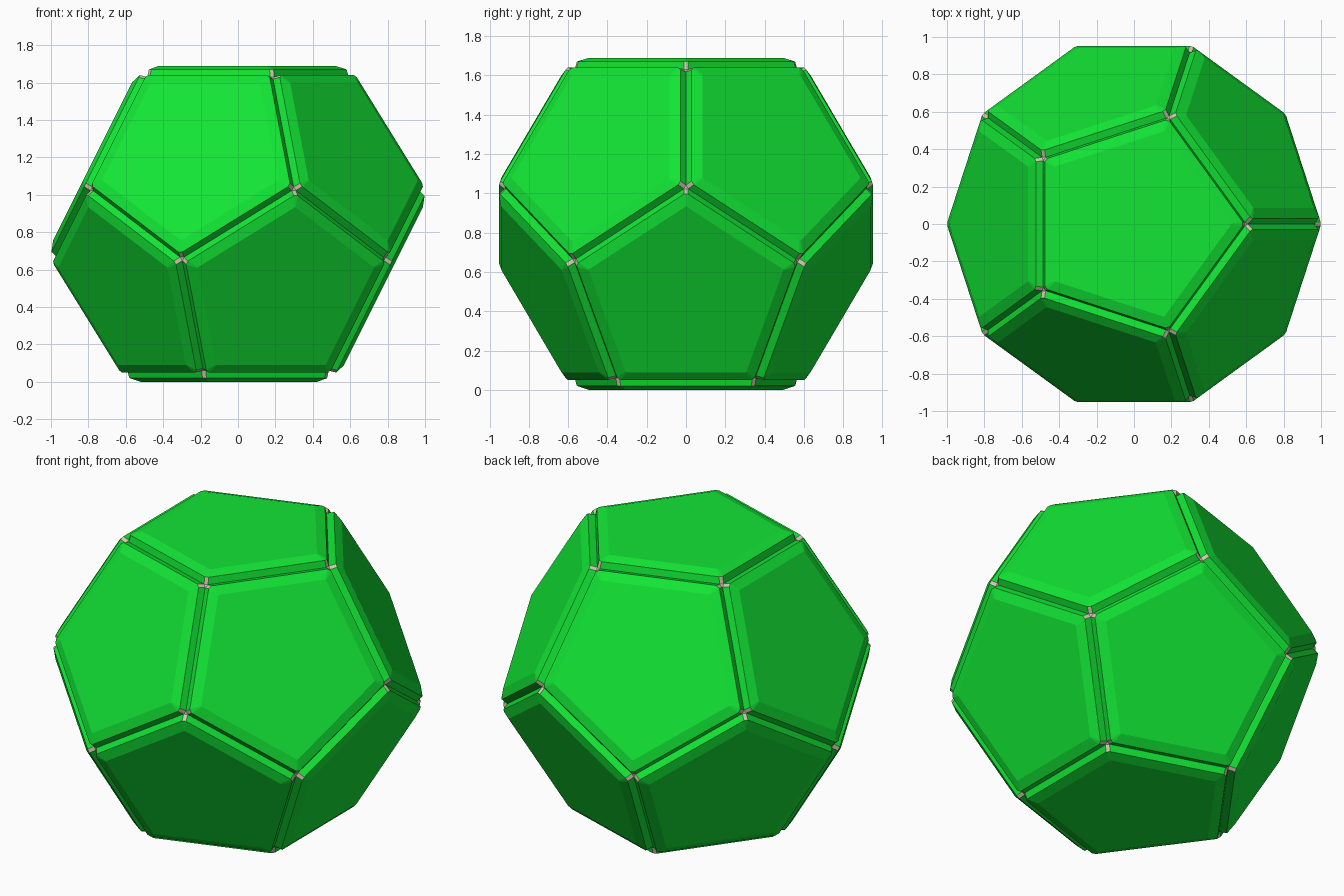
import bpy, bmesh, math
from mathutils import Vector

if "Cube" in bpy.data.objects:
    bpy.data.objects.remove(bpy.data.objects["Cube"])

INR = 0.845                      # centre to flat face
LIFT = Vector((0, 0, INR))


def material(name, rgb):
    m = bpy.data.materials.new(name)
    m.diffuse_color = (*rgb, 1)
    m.use_nodes = True
    m.node_tree.nodes["Principled BSDF"].inputs["Base Color"].default_value = m.diffuse_color
    return m


green = material("bright green", (0.006, 0.78, 0.035))
tan = material("pale tan", (0.62, 0.58, 0.42))

# Rings of each plate: (corner radius, height from centre, corner cut)
RINGS = [(0.60, 0.7853, 0.014), (0.589, 0.825, 0.014), (0.522, INR, 0.004)]


def ring_points(n, e1, r, h, cut):
    """Pentagon with slightly clipped corners, two points per corner."""
    e2 = n.cross(e1)
    corner = [n * h + r * (e1 * math.cos(i * math.tau / 5) + e2 * math.sin(i * math.tau / 5))
              for i in range(5)]
    pts = []
    for i in range(5):
        c = corner[i]
        for other in (corner[i - 1], corner[(i + 1) % 5]):
            pts.append(c + (other - c).normalized() * cut)
    return pts


# The twelve face directions and where one corner of each face points
Z, X = Vector((0, 0, 1)), Vector((1, 0, 0))
faces = [(Z, X), (-Z, -X)]
el = math.atan(0.5)
for k in range(5):
    for sign, offset in ((1, 36), (-1, 0)):
        az = math.radians(offset + 72 * k)
        n = Vector((math.cos(az) * math.cos(el), math.sin(az) * math.cos(el), sign * math.sin(el)))
        down = -sign * Z
        faces.append((n, (down - n * down.dot(n)).normalized()))

bm = bmesh.new()
# Raised bevelled plates with groove walls
for n, e1 in faces:
    rings = [[bm.verts.new(p + LIFT) for p in ring_points(n, e1, *spec)] for spec in RINGS]
    for level in range(2):
        a, b = rings[level], rings[level + 1]
        for i in range(10):
            j = (i + 1) % 10
            f = bm.faces.new((a[i], a[j], b[j], b[i]))
            if level == 0 and i % 2 == 0:
                f.material_index = 1          # clipped corner of the wall
    bm.faces.new(rings[2])

# Join the plates along the groove bottoms and fill the small corner holes
bmesh.ops.remove_doubles(bm, verts=bm.verts[:], dist=0.003)
filled = bmesh.ops.holes_fill(bm, edges=[e for e in bm.edges if e.is_boundary], sides=6)
for f in filled["faces"]:
    f.material_index = 1
bmesh.ops.recalc_face_normals(bm, faces=bm.faces[:])

mesh = bpy.data.meshes.new("twelve_sided_body")
bm.to_mesh(mesh)
bm.free()
mesh.materials.append(green)
mesh.materials.append(tan)
body = bpy.data.objects.new("twelve_sided_body", mesh)
bpy.context.collection.objects.link(body)
